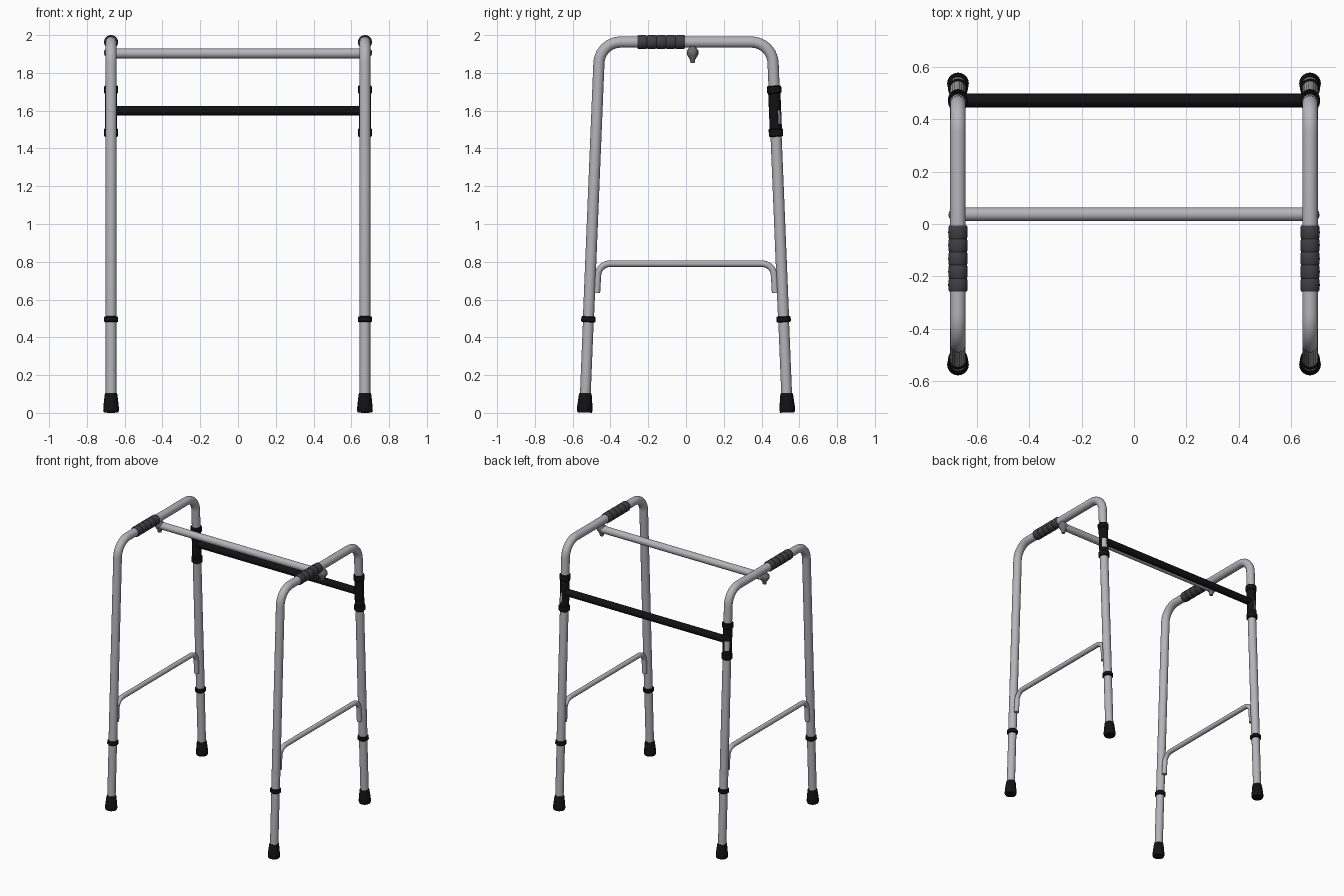
import bpy, bmesh, math
from mathutils import Vector

if "Cube" in bpy.data.objects:
    bpy.data.objects.remove(bpy.data.objects["Cube"])


def material(name, rgb):
    m = bpy.data.materials.new(name)
    m.diffuse_color = (*rgb, 1)
    m.use_nodes = True
    m.node_tree.nodes["Principled BSDF"].inputs["Base Color"].default_value = m.diffuse_color
    return m


METAL = material("brushed aluminium", (0.46, 0.46, 0.49))
BLACK = material("black rubber", (0.006, 0.006, 0.007))
GRIP = material("dark grey foam", (0.05, 0.05, 0.058))
KNOB = material("mid grey plastic", (0.16, 0.16, 0.17))
X = 0.672          # side frame offset
TOP = 1.963        # top rail centre height


def leg(x, s, z):
    """Point on a splayed leg axis."""
    return Vector((x, s * (0.537 - 0.041 * z), z))


def fillet(pts, r, steps=10):
    """Round the inner corners of a path with true arcs."""
    out = [Vector(pts[0])]
    for a, b, c in zip(pts, pts[1:], pts[2:]):
        a, b, c = Vector(a), Vector(b), Vector(c)
        u, v = (a - b).normalized(), (c - b).normalized()
        half = u.angle(v) / 2
        centre = b + (u + v).normalized() * (r / math.sin(half))
        p, q = b + u * (r / math.tan(half)) - centre, b + v * (r / math.tan(half)) - centre
        w = p.angle(q)
        for i in range(steps + 1):
            t = i / steps
            out.append(centre + (p * math.sin((1 - t) * w) + q * math.sin(t * w)) / math.sin(w))
    return out + [Vector(pts[-1])]


def sweep(name, pts, radii, mat, n=24, ref=(1, 0, 0), window=None, angle=40):
    """Round tube along a planar path; radii may vary per point."""
    pts = [Vector(p) for p in pts]
    if not isinstance(radii, (list, tuple)):
        radii = [radii] * len(pts)
    ref, bm, rings = Vector(ref), bmesh.new(), []
    for i, p in enumerate(pts):
        t = (pts[min(i + 1, len(pts) - 1)] - pts[max(i - 1, 0)]).normalized()
        side = t.cross(ref).normalized()
        rings.append([bm.verts.new(p + radii[i] * (ref * math.cos(k * math.tau / n) + side * math.sin(k * math.tau / n)))
                      for k in range(n)])
    for a, b in zip(rings, rings[1:]):
        for k in range(n):
            bm.faces.new((a[k], a[(k + 1) % n], b[(k + 1) % n], b[k]))
    bm.faces.new(rings[0])
    bm.faces.new(rings[-1])
    bmesh.ops.recalc_face_normals(bm, faces=bm.faces)
    if window:
        bmesh.ops.delete(bm, geom=[f for f in bm.faces if window(f)], context='FACES')
    me = bpy.data.meshes.new(name)
    bm.to_mesh(me)
    bm.free()
    me.materials.append(mat)
    ob = bpy.data.objects.new(name, me)
    bpy.context.collection.objects.link(ob)
    bpy.ops.object.select_all(action='DESELECT')
    ob.select_set(True)
    bpy.context.view_layer.objects.active = ob
    bpy.ops.object.shade_smooth_by_angle(angle=math.radians(angle))
    return ob


def collar(name, x, s, z0, z1, r):
    """Chamfered ring around a leg."""
    c = 0.005
    sweep(name, [leg(x, s, z) for z in (z0, z0 + c, z1 - c, z1)], [r - c, r, r, r - c], BLACK)


for side, x in (("left", -X), ("right", X)):
    # bent side frame: two legs and the top rail in one tube
    path = fillet([leg(x, -1, 0.48), leg(x, -1, TOP), leg(x, 1, TOP), leg(x, 1, 0.48)], 0.115)
    sweep(side + "_side_frame", path, 0.0295, METAL)

    # lower brace with turned-down ends
    brace = fillet([(x, -0.472, 0.635), (x, -0.463, 0.79), (x, 0.463, 0.79), (x, 0.472, 0.635)], 0.065)
    sweep(side + "_lower_brace", brace, 0.0175, METAL, n=16)

    # ribbed hand grip
    pts, rad = [], []
    y0, y1, ribs = -0.258, -0.006, 5
    for i in range(ribs):
        for t, r in ((0, 0.0335), (0.12, 0.0365), (0.5, 0.0372), (0.88, 0.0365)):
            pts.append((x, y0 + (y1 - y0) * (i + t) / ribs, TOP))
            rad.append(r)
    pts.append((x, y1, TOP))
    rad.append(0.0335)
    sweep(side + "_hand_grip", pts, rad, GRIP)

    # hanging joint under the top rail
    knob = sweep(side + "_crossbar_joint",
                 [(0, 0, z) for z in (-0.053, -0.035, -0.008, 0.012, 0.04)],
                 [0.011, 0.014, 0.03, 0.03, 0.012], KNOB, n=16)
    knob.location = (x, 0.035, 1.905)
    knob.scale.x = 1.22

    for end, s in (("front", -1), ("back", 1)):
        tag = f"{side}_{end}"
        # height-adjustable leg extension, collar and rubber foot
        sweep(tag + "_leg_extension", [leg(x, s, 0.05), leg(x, s, 0.5)], 0.0285, METAL)
        collar(tag + "_leg_collar", x, s, 0.48, 0.511, 0.038)
        sweep(tag + "_rubber_foot", [leg(x, s, z) for z in (0.002, 0.012, 0.03, 0.095, 0.105)],
              [0.038, 0.0415, 0.041, 0.034, 0.031], BLACK)

    # clamp on the back leg: two collars and a sleeve with a small opening
    collar(f"{side}_clamp_top", x, 1, 1.69, 1.732, 0.038)
    collar(f"{side}_clamp_bottom", x, 1, 1.462, 1.505, 0.038)
    out = Vector((math.copysign(0.5, x), 0.87, 0)).normalized()
    sweep(f"{side}_clamp_sleeve", [leg(x, 1, z) for z in (1.49, 1.53, 1.60, 1.70)], 0.0325, BLACK,
          window=lambda f: f.normal.dot(out) > 0.92 and 1.53 < f.calc_center_median().z < 1.6)

# folding crossbar between the hand rails
sweep("upper_crossbar", [(-X, 0.037, 1.903), (X, 0.037, 1.903)], 0.026, METAL, ref=(0, 0, 1))

# black back crossbar
yb = leg(0, 1, 1.6).y
sweep("back_crossbar", [(-X + 0.012, yb, 1.6), (X - 0.012, yb, 1.6)], 0.026, BLACK, ref=(0, 0, 1))
